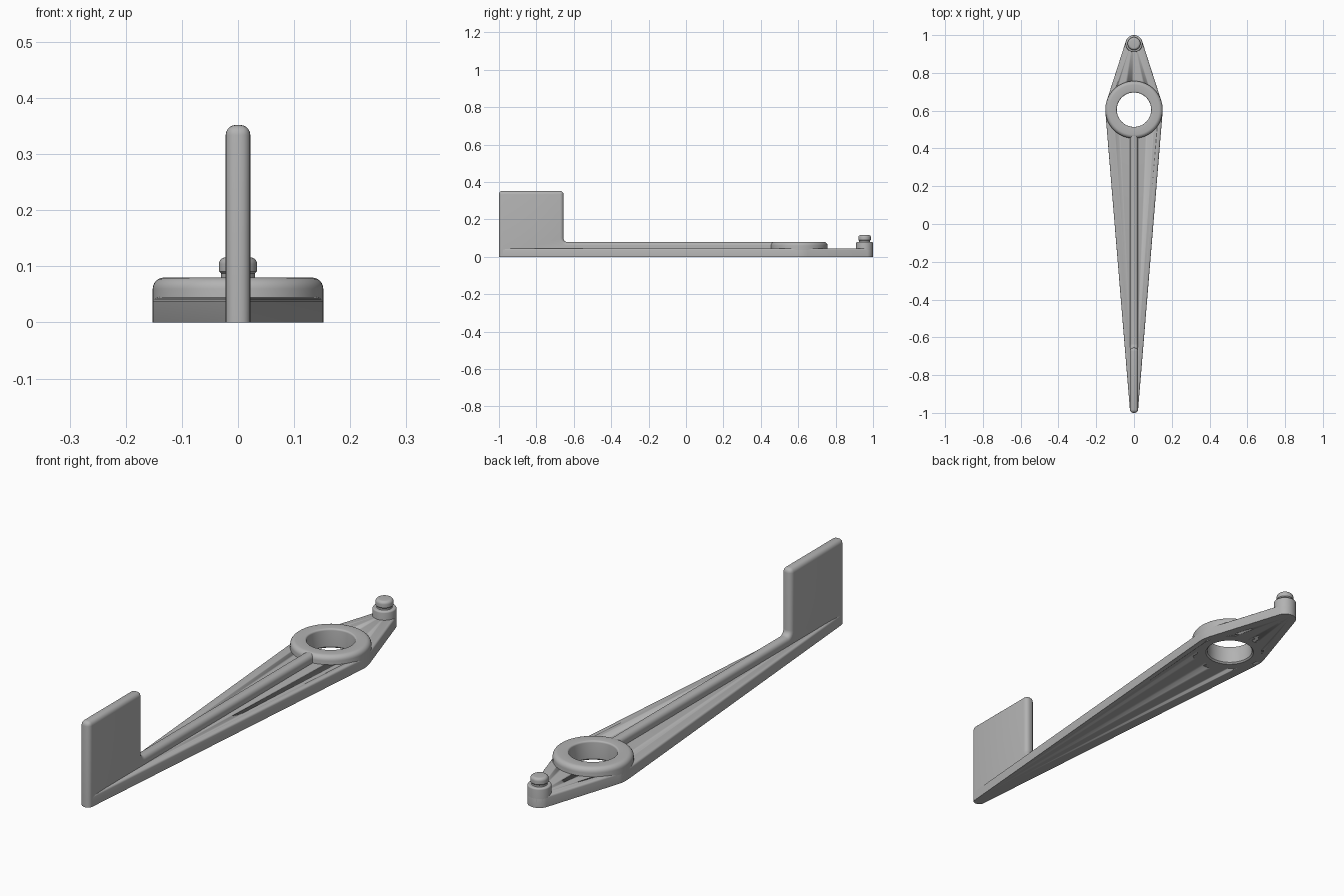
import bpy, bmesh, math
from mathutils import Vector, geometry

if "Cube" in bpy.data.objects:
    bpy.data.objects.remove(bpy.data.objects["Cube"], do_unlink=True)

GREY = (0.45, 0.45, 0.45, 1)
mat = bpy.data.materials.new("plain grey")
mat.use_nodes = True
mat.diffuse_color = GREY
mat.node_tree.nodes["Principled BSDF"].inputs["Base Color"].default_value = GREY

PIVOT_Y, PIVOT_R = 0.605, 0.152
PIN_Y, PIN_R = 0.955, 0.045
HALF = 0.022          # half thickness of blade and rib
PLATE_Z, RING_Z, BLADE_Z = 0.045, 0.08, 0.352


def finish(bm, name, location=(0, 0, 0)):
    bmesh.ops.recalc_face_normals(bm, faces=bm.faces)
    mesh = bpy.data.meshes.new(name)
    bm.to_mesh(mesh)
    bm.free()
    obj = bpy.data.objects.new(name, mesh)
    obj.location = location
    mesh.materials.append(mat)
    bpy.context.collection.objects.link(obj)
    bpy.ops.object.select_all(action='DESELECT')
    obj.select_set(True)
    bpy.context.view_layer.objects.active = obj
    bpy.ops.object.shade_smooth_by_angle(angle=math.radians(32))
    return obj


def arc(cx, cy, r, start, end, steps=6):
    angles = [math.radians(start + (end - start) * i / steps) for i in range(steps + 1)]
    return [(cx + r * math.cos(a), cy + r * math.sin(a)) for a in angles]


def prism(points, vector):
    bm = bmesh.new()
    face = bm.faces.new([bm.verts.new(p) for p in points])
    new = bmesh.ops.extrude_face_region(bm, geom=[face])["geom"]
    bmesh.ops.translate(bm, vec=vector, verts=[g for g in new if isinstance(g, bmesh.types.BMVert)])
    bmesh.ops.recalc_face_normals(bm, faces=bm.faces)
    return bm


def lathe(name, profile, y, closed=False, steps=64):
    bm = bmesh.new()
    rings = []
    for i in range(steps):
        a = 2 * math.pi * i / steps
        rings.append([bm.verts.new((r * math.cos(a), r * math.sin(a), z)) for r, z in profile])
    count = len(profile)
    for i in range(steps):
        a, b = rings[i], rings[(i + 1) % steps]
        for j in range(count if closed else count - 1):
            k = (j + 1) % count
            bm.faces.new((a[j], b[j], b[k], a[k]))
    if not closed:
        bm.faces.new([ring[-1] for ring in rings])
        bm.faces.new([ring[0] for ring in rings])
    return finish(bm, name, (0, y, 0))


# Flat arm plate: tangent outline around three circles, softened upper rim
dots = []
for y, r in ((PIVOT_Y, PIVOT_R), (PIN_Y, PIN_R), (HALF - 1, HALF)):
    dots += [Vector(p) for p in arc(0, y, r, 0, 354.375, 63)]
outline = [dots[i] for i in geometry.convex_hull_2d(dots)]
bm = prism([(p.x, p.y, 0) for p in outline], (0, 0, PLATE_Z))
rim = [e for e in bm.edges if all(v.co.z > PLATE_Z - 0.001 for v in e.verts)]
bmesh.ops.bevel(bm, geom=rim, offset=0.008, segments=3, profile=0.5, affect='EDGES')
plate = finish(bm, "arm_plate")

# Opening in the plate, filled by the hub ring
bm = bmesh.new()
bmesh.ops.create_cone(bm, cap_ends=True, segments=64, radius1=0.13, radius2=0.13, depth=0.4)
cutter = finish(bm, "hub_cutter", (0, PIVOT_Y, 0))
cutter.hide_render = True
cutter.hide_viewport = True
cut = plate.modifiers.new("hub_hole", 'BOOLEAN')
cut.operation = 'DIFFERENCE'
cut.solver = 'EXACT'
cut.object = cutter

# Hub ring with rounded outer rim and lightly softened bore
hub = [(0.097, 0), (PIVOT_R, 0)]
hub += arc(PIVOT_R - 0.02, RING_Z - 0.02, 0.02, 0, 90)
hub += arc(0.098, RING_Z - 0.007, 0.007, 90, 180, 4)
hub += [(0.091, 0.006)]
lathe("hub_ring", hub, PIVOT_Y, closed=True)

# Stepped pin at the short end
boss = [(PIN_R, 0)] + arc(PIN_R - 0.006, RING_Z - 0.006, 0.006, 0, 90, 4)
boss += [(0.03, RING_Z), (0.03, 0.087), (0.034, 0.091)]
boss += arc(0.022, 0.104, 0.012, 0, 90)
lathe("end_pin", boss, PIN_Y)

# Upright blade and long rib, one side profile with a filleted inner corner
BACK, FILLET, RIB_Z = -0.655, 0.02, 0.079
side = [(-1, 0.001), (0.475, 0.001), (0.475, RIB_Z)]
side += arc(BACK + FILLET, RIB_Z + FILLET, FILLET, 270, 180)
side += [(BACK, BLADE_Z), (-1, BLADE_Z)]
bm = prism([(-HALF, y, z) for y, z in side], (2 * HALF, 0, 0))
soft = []
for e in bm.edges:
    a, b = (v.co for v in e.verts)
    across = abs(a.x - b.x) > HALF
    on_base = max(a.z, b.z) < 0.01
    in_hub = min(a.y, b.y) > 0.4
    corner = min(a.z, b.z) > BLADE_Z - 0.01
    if (across and corner) or not (across or on_base or in_hub):
        soft.append(e)
bmesh.ops.bevel(bm, geom=soft, offset=0.018, segments=5, profile=0.5, affect='EDGES')
finish(bm, "blade_and_rib")
